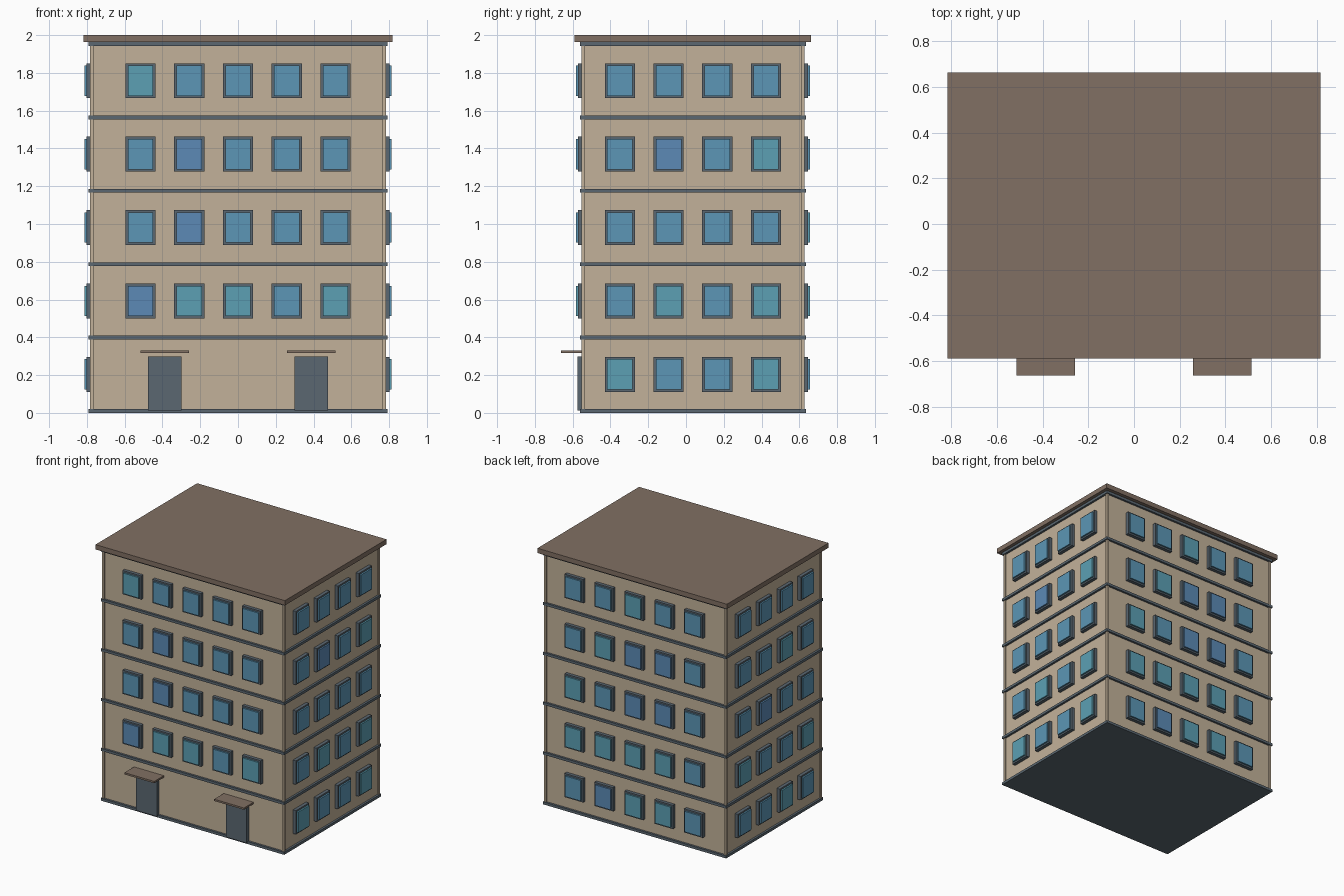
import bpy, bmesh
from mathutils import Matrix, Vector

if "Cube" in bpy.data.objects:
    bpy.data.objects.remove(bpy.data.objects["Cube"])

CY = 0.037              # centre of the block in y
HX, HY = 0.775, 0.582   # wall half sizes
FLOOR = 0.3885          # storey height
TOP = 1.9625            # underside of roof


def material(name, r, g, b):
    m = bpy.data.materials.new(name)
    m.diffuse_color = [(c / 255) ** 2.2 for c in (r, g, b)] + [1]
    m.use_nodes = True
    m.node_tree.nodes["Principled BSDF"].inputs["Base Color"].default_value = m.diffuse_color
    return m


wall_mat = material("plaster", 193, 176, 152)
trim_mat = material("dark_trim", 91, 103, 112)
roof_mat = material("roof_brown", 128, 111, 99)
glass = {"T": material("glass_teal", 92, 158, 178),
         "M": material("glass_mid", 92, 149, 180),
         "B": material("glass_blue", 92, 137, 180)}


def boxes(name, items, mats):
    """One object from (centre, size, material index) boxes."""
    bm = bmesh.new()
    for c, s, i in items:
        made = bmesh.ops.create_cube(
            bm, size=1, matrix=Matrix.Translation(c) @ Matrix.Diagonal((*s, 1)))
        for f in {f for v in made["verts"] for f in v.link_faces}:
            f.material_index = i
    me = bpy.data.meshes.new(name)
    bm.to_mesh(me)
    bm.free()
    for m in mats:
        me.materials.append(m)
    ob = bpy.data.objects.new(name, me)
    bpy.context.collection.objects.link(ob)
    return ob


# Main block with slim corner posts
boxes("walls", [((0, CY, TOP / 2 + 0.005), (2 * HX, 2 * HY, TOP - 0.01), 0)], [wall_mat])
boxes("corner_posts", [((sx * HX, CY + sy * HY, TOP / 2 + 0.005), (0.018, 0.018, TOP - 0.01), 0)
                       for sx in (-1, 1) for sy in (-1, 1)], [wall_mat])

# Bands between the storeys
boxes("floor_bands", [((0, CY, 0.01 + FLOOR * k), (2 * HX + 0.032, 2 * HY + 0.032, 0.02), 0)
                      for k in range(6)], [trim_mat])

# Roof slab
boxes("roof", [((0, CY, (TOP + 2) / 2), (1.634, 1.252, 2 - TOP), 0)], [roof_mat])

# Windows: rows run from ground floor up, panes from the viewer's left to right
sides = {
    "front": ((0, -1), HY, ["", "BTTMT", "MBMMM", "MBMMM", "TMMMM"]),
    "right": ((1, 0), HX, ["TMMT", "MTMT", "MMMM", "MBMT", "MMMM"]),
    "back": ((0, 1), HY, ["MBTTM", "TTTTM", "TMBBM", "MTBBM", "MMTMM"]),
    "left": ((-1, 0), HX, ["MMTM", "TMMT", "MBMM", "MMTM", "MMMM"]),
}
for side, (n, dist, rows) in sides.items():
    normal = Vector((*n, 0))
    along = Vector((0, 0, 1)).cross(normal)

    def slab(pos, width, height, out, mat):
        c = pos + normal * (out / 2)
        s = [abs(along[i]) * width + abs(normal[i]) * out for i in range(2)]
        return c, (*s, height), mat

    frames, panes = [], []
    for k, row in enumerate(rows):
        for j, tone in enumerate(row):
            pos = normal * dist + along * ((j - (len(row) - 1) / 2) * 0.258)
            pos += Vector((0, CY, 0.01 + FLOOR * (k + 0.5)))
            frames.append(slab(pos, 0.16, 0.185, 0.026, 0))
            panes.append(slab(pos, 0.134, 0.16, 0.038, "TMB".index(tone)))
    boxes(side + "_window_frames", frames, [trim_mat])
    boxes(side + "_window_panes", panes, [glass[t] for t in "TMB"])

# Entrances on the front
front = CY - HY
boxes("doors", [((s * 0.387, front - 0.014, 0.155), (0.178, 0.032, 0.285), 0)
                for s in (-1, 1)], [trim_mat])
boxes("door_canopies", [((s * 0.387, (front - 0.663) / 2, 0.324), (0.257, 0.663 + front, 0.014), 0)
                        for s in (-1, 1)], [roof_mat])
